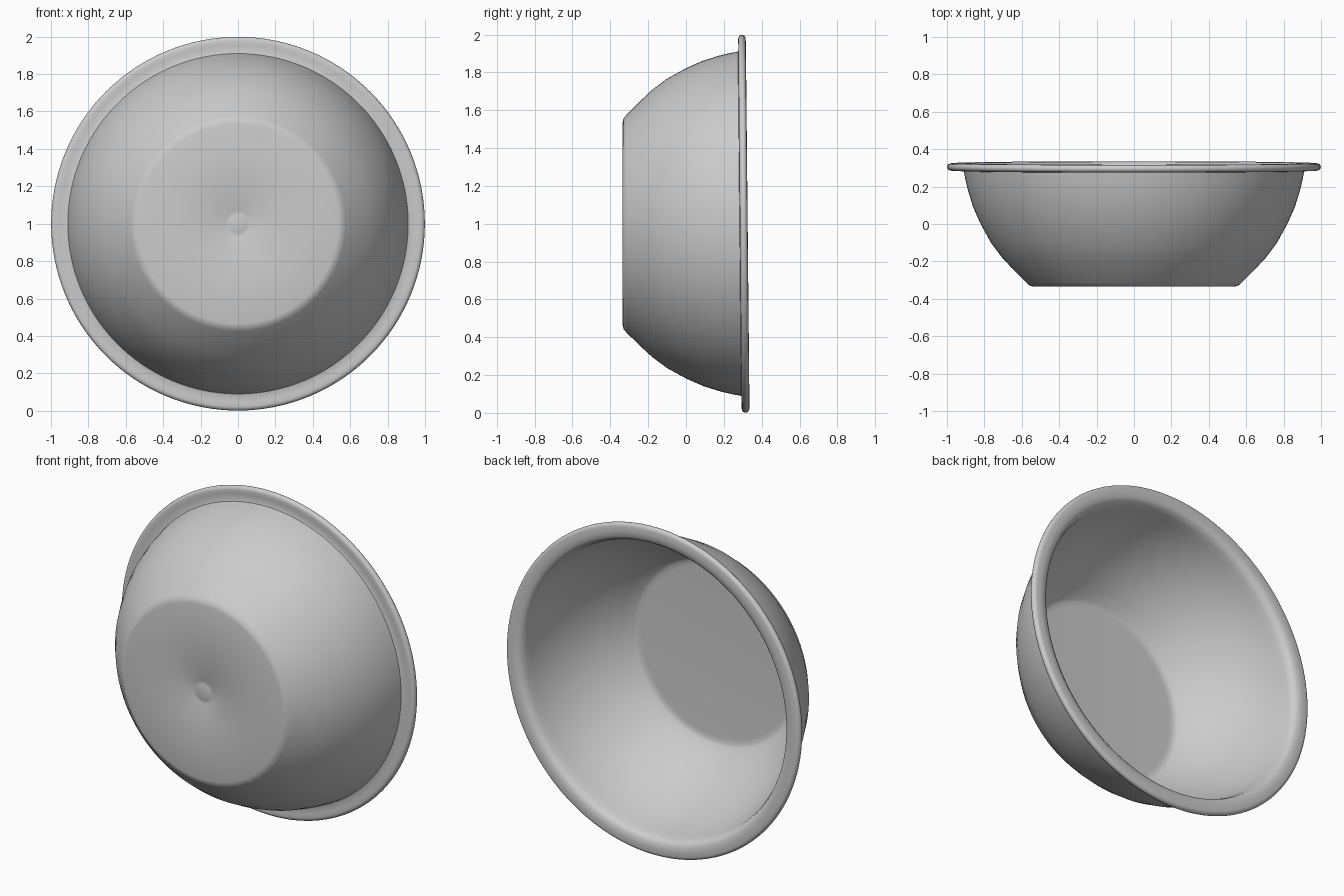
import bpy, bmesh, math
from mathutils import Vector

cube = bpy.data.objects.get("Cube")
if cube:
    bpy.data.objects.remove(cube, do_unlink=True)

SEGMENTS = 128
CENTRE_Z = 1.0
RIM_TILT = 0.01

# Plain grey plastic
grey = bpy.data.materials.new("grey plastic")
grey.use_nodes = True
colour = (0.6, 0.6, 0.6, 1)
grey.diffuse_color = colour
grey.node_tree.nodes["Principled BSDF"].inputs["Base Color"].default_value = colour

# Outside: flat foot with a shallow centre mark, then the curved wall
outside = [(0, -.334), (.05, -.334), (.06, -.331), (.07, -.335), (.535, -.335),
           (.557, -.33), (.575, -.315), (.64, -.25), (.705, -.18), (.765, -.1),
           (.82, 0), (.86, .09), (.888, .18), (.902, .24), (.91, .283)]

# Rolled lip: rounded outer edge, easing over into the bowl
lip = [(.925, .288), (.955, .286)]
for i in range(9):
    a = -math.pi / 2 + math.pi * i / 8
    lip.append((.977 + .022 * math.cos(a), .305 + .02 * math.sin(a)))
lip += [(.95, .326), (.92, .323), (.9, .31)]

# Inside: wall following the outside, down to the flat floor
inside = [(.888, .28), (.88, .24), (.866, .18), (.838, .09), (.798, 0),
          (.743, -.1), (.683, -.18), (.618, -.25), (.565, -.301),
          (.548, -.309), (.52, -.311), (0, -.311)]

# Spin the profile around the front-to-back axis
bm = bmesh.new()
verts = [bm.verts.new((r, y, 0)) for r, y in outside + lip + inside]
edges = [bm.edges.new(pair) for pair in zip(verts, verts[1:])]
bmesh.ops.spin(bm, geom=verts + edges, cent=(0, 0, 0), axis=(0, 1, 0),
               angle=math.tau, steps=SEGMENTS, use_duplicate=False)
bmesh.ops.remove_doubles(bm, verts=bm.verts, dist=0.0002)
bmesh.ops.recalc_face_normals(bm, faces=bm.faces)

# The rim leans very slightly, while the foot stays square
for v in bm.verts:
    blend = max(0, (v.co.y + .335) / .67)
    v.co.y -= RIM_TILT * v.co.z * blend
    v.co.z += CENTRE_Z

mesh = bpy.data.meshes.new("bowl")
bm.to_mesh(mesh)
bm.free()
mesh.materials.append(grey)
bowl = bpy.data.objects.new("bowl", mesh)
bpy.context.collection.objects.link(bowl)

bpy.context.view_layer.objects.active = bowl
bowl.select_set(True)
bpy.ops.object.shade_smooth_by_angle(angle=math.radians(40))
